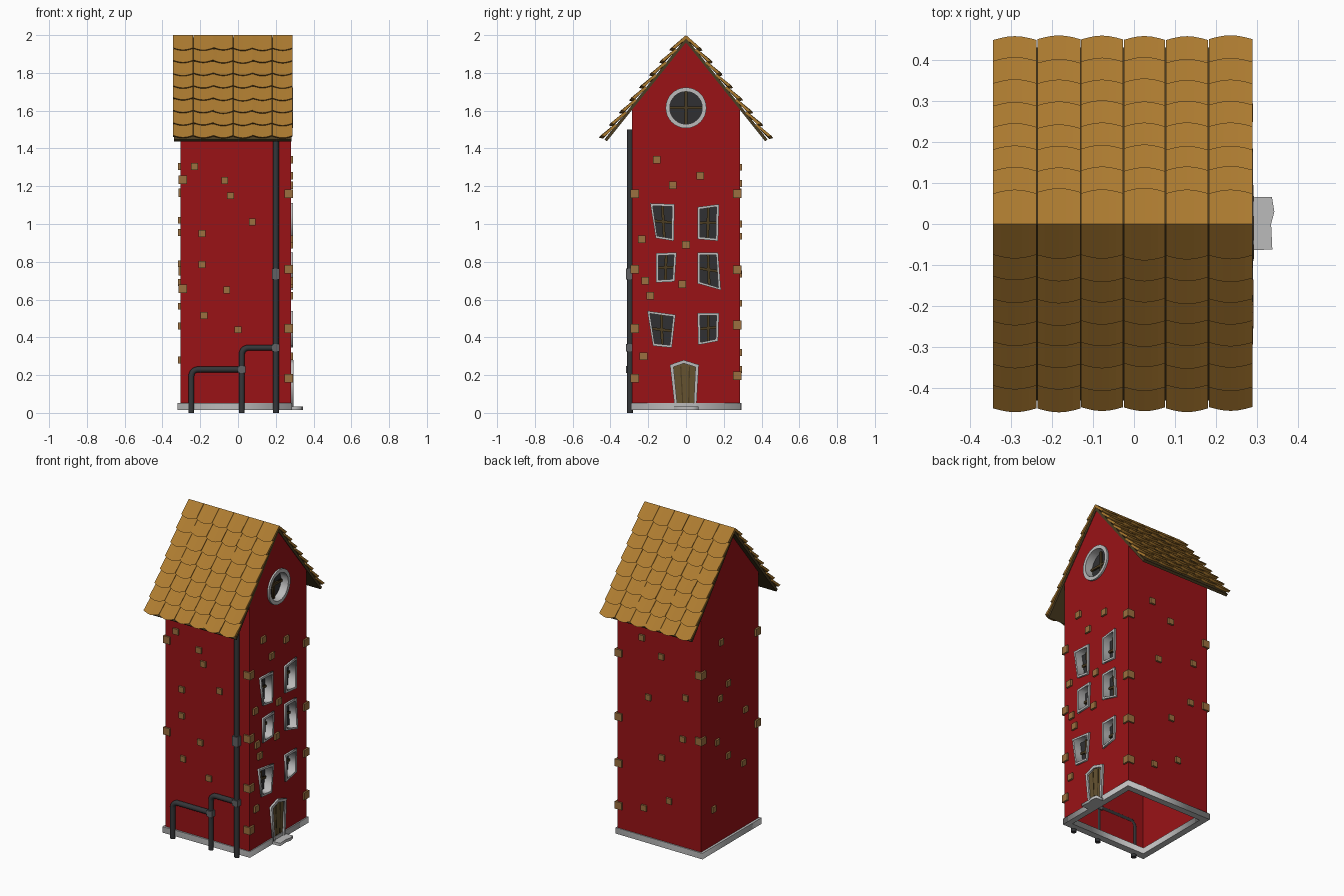
import bpy, bmesh, math, random
from mathutils import Matrix, Vector

if "Cube" in bpy.data.objects:
    bpy.data.objects.remove(bpy.data.objects["Cube"])

random.seed(4)
X0, X1, Y = -0.305, 0.28, 0.285          # wall planes
PEAK, EAVE = 1.975, 1.62
RED, ROOF, DARK = (0.32, 0.006, 0.008), (0.42, 0.2, 0.03), (0.07, 0.045, 0.015)
BRICK, PIPE, GLASS, STONE = (0.33, 0.16, 0.05), (0.035, 0.037, 0.04), (0.03, 0.03, 0.032), (0.5, 0.5, 0.5)
mats = {}


def finish(name, mesh, color):
    if color not in mats:
        mats[color] = bpy.data.materials.new("paint_%d" % len(mats))
        mats[color].diffuse_color = (*color, 1)
    mesh.materials.clear()
    mesh.materials.append(mats[color])
    ob = bpy.data.objects.new(name, mesh)
    bpy.context.collection.objects.link(ob)
    return ob


def from_bm(name, bm, color):
    bmesh.ops.recalc_face_normals(bm, faces=bm.faces)
    me = bpy.data.meshes.new(name)
    bm.to_mesh(me)
    bm.free()
    return finish(name, me, color)


def curve_mesh(name, cu):
    tmp = bpy.data.objects.new(name, cu)
    me = bpy.data.meshes.new_from_object(tmp)
    bpy.data.objects.remove(tmp)
    return me


def add_spline(cu, pts, cyclic):
    sp = cu.splines.new('POLY')
    sp.points.add(len(pts) - 1)
    for p, co in zip(sp.points, pts):
        p.co = (*co, 1)
    sp.use_cyclic_u = cyclic


# flat plate with holes; axis 'X' maps loops to (y, z), axis 'Z' to (x, y)
def plate(name, loops, a0, a1, color, axis='X'):
    cu = bpy.data.curves.new(name, 'CURVE')
    cu.dimensions, cu.fill_mode, cu.extrude = '2D', 'BOTH', (a1 - a0) / 2
    for lp in loops:
        add_spline(cu, [(a, b, 0) for a, b in lp], True)
    me = curve_mesh(name, cu)
    m = (a0 + a1) / 2
    if axis == 'X':
        me.transform(Matrix(((0, 0, 1, m), (1, 0, 0, 0), (0, 1, 0, 0), (0, 0, 0, 1))))
    else:
        me.transform(Matrix.Translation((0, 0, m)))
    return finish(name, me, color)


def inset(lp, d):
    us, vs = [p[0] for p in lp], [p[1] for p in lp]
    cu, cv = (max(us) + min(us)) / 2, (max(vs) + min(vs)) / 2
    ku, kv = 1 - 2 * d / (max(us) - min(us)), 1 - 2 * d / (max(vs) - min(vs))
    return [(cu + (u - cu) * ku, cv + (v - cv) * kv) for u, v in lp]


def bar(name, p, q, w, a0, a1, color):
    p, q = Vector(p), Vector(q)
    n = (q - p).normalized().orthogonal() * w / 2
    plate(name, [[tuple(p + n), tuple(q + n), tuple(q - n), tuple(p - n)]], a0, a1, color)


def boxes(name, items, color):
    bm = bmesh.new()
    for c, s in items:
        bmesh.ops.create_cube(bm, size=1, matrix=Matrix.Translation(c) @ Matrix.Diagonal((*s, 1)))
    return from_bm(name, bm, color)


# openings on the right-hand gable, as (y, z) outlines
windows = [
    [(-.19, 1.11), (-.06, 1.105), (-.065, .91), (-.16, .925)],
    [(.06, 1.09), (.175, 1.105), (.17, .91), (.06, .92)],
    [(-.16, .845), (-.05, .85), (-.06, .695), (-.16, .69)],
    [(.06, .85), (.17, .85), (.185, .65), (.06, .685)],
    [(-.205, .54), (-.055, .52), (-.075, .345), (-.175, .355)],
    [(.06, .53), (.175, .53), (.17, .38), (.065, .36)]]
ring = [(.108 * math.cos(a * math.pi / 16), 1.615 + .108 * math.sin(a * math.pi / 16)) for a in range(32)]
door = [(-.06, .03), (-.085, .255), (-.012, .28), (.068, .255), (.055, .03)]
door_in = [(-.045, .031), (-.066, .243), (-.012, .262), (.05, .243), (.04, .031)]
gable = [(-Y, .02), (Y, .02), (Y, EAVE), (0, PEAK), (-Y, EAVE)]

# walls
holes = [inset(w, .006) for w in windows + [ring]]
plate("door_wall", [gable] + holes, X1, X1, RED)
bm = bmesh.new()
a, b = [[bm.verts.new((x, y, z)) for y, z in gable] for x in (X0, X1)]
bm.faces.new(a)
for i, j in ((1, 2), (4, 0)):
    bm.faces.new((a[i], a[j], b[j], b[i]))
from_bm("side_walls", bm, RED)

# windows
for i, w in enumerate(windows + [ring]):
    inner = inset(w, .014 if i < 6 else .022)
    plate("window_frame", [w, inner], .235, .291, STONE)
    plate("window_glass", [inset(w, .008)], .236, .24, GLASS)
    q = [Vector(p) for p in (inner if i < 6 else [inner[k] for k in (12, 4, 28, 20)])]
    mids = [(q[k] + q[(k + 1) % 4]) / 2 for k in range(4)]
    if i == 6:
        mids = [inner[k] for k in (8, 0, 24, 16)]
    bar("window_bar", mids[0], mids[2], .014, .238, .252, DARK)
    bar("window_bar", mids[1], mids[3], .014, .238, .251, DARK)

# door, planks and step
plate("door_frame", [door, door_in], .27, .293, STONE)
plate("door_panel", [door_in], .278, .283, (0.13, 0.085, 0.03))
for t, u in ((-.028, -.016), (.018, .014)):
    bar("door_groove", (t, .245), (u, .032), .006, .28, .285, DARK)
plate("door_step", [[(.27, -.065), (.338, -.062), (.335, 0), (.343, .03), (.337, .066), (.27, .065)]],
      .015, .033, STONE, 'Z')

# plinth
plate("plinth", [[(-.32, -.297), (.286, -.29), (.288, .29), (-.32, .293)],
                 [(-.28, -.25), (.25, -.25), (.25, .25), (-.28, .25)]], .015, .053, STONE, 'Z')

# scattered wall bricks
s, t = .036, .024
front = [(-.23, 1.305), (-.07, 1.23), (-.04, 1.15), (.075, 1.01), (-.19, .95), (-.19, .785),
         (-.06, .65), (-.18, .515), (0, .44)]
rear = [(.105, 1.3), (-.03, 1.215), (.06, .935), (-.2, 1.0), (-.035, .58), (-.18, .735),
        (-.085, .32), (.09, .23)]
left = [(.09, 1.305), (.02, 1.02), (.1, .955), (-.15, .79), (.13, .69), (.02, .565),
        (-.13, .46), (.165, .28)]
right = [(-.155, 1.34), (-.07, 1.205), (.075, 1.255), (-.235, .92), (0, .89), (-.215, .7),
         (-.02, .68), (-.19, .62), (-.225, .3)]
boxes("front_bricks", [((x, -Y, z), (s, t, s)) for x, z in front], BRICK)
boxes("rear_bricks", [((x, Y, z), (s, t, s)) for x, z in rear], BRICK)
boxes("left_bricks", [((X0, y, z), (t, s, s)) for y, z in left], BRICK)
boxes("right_bricks", [((X1, y, z), (t, s + .004, s + .004)) for y, z in right], BRICK)

# corner bricks
corners = [(.268, -.272, (1.16, .76, .447, .183)), (.268, .272, (1.16, .757, .465, .197)),
           (-.293, .272, (1.165, .75)), (-.293, -.272, (1.235, .658))]
boxes("corner_bricks", [((x, y, z), (.046, .046, .046)) for x, y, zs in corners for z in zs], BRICK)


# drain pipes
def pipe(name, pts):
    cu = bpy.data.curves.new(name, 'CURVE')
    cu.dimensions, cu.bevel_depth, cu.bevel_resolution, cu.use_fill_caps = '3D', .016, 3, True
    add_spline(cu, [(x, -.297, z) for x, z in pts], False)
    finish(name, curve_mesh(name, cu), PIPE)


def elbow(x0, x1, z, r=.035):
    arc = [(x1 + r - r * math.sin(k * math.pi / 10), z - r + r * math.cos(k * math.pi / 10)) for k in range(6)]
    return [(x0, z)] + arc + [(x1, 0)]


pipe("down_pipe", [(.2, 0), (.2, 1.5)])
pipe("middle_pipe", elbow(.2, .02, .345))
pipe("low_pipe", elbow(.02, -.247, .23))
boxes("pipe_collars", [((x, -.297, z), (w, .04, h)) for x, z, w, h in
                       ((.2, .735, .042, .06), (.2, .345, .038, .038), (.02, .23, .038, .038))],
      (0.12, 0.12, 0.125))

# roof: slope frame (v down the slope, w outward)
ANG = math.radians(51.3)
C, S = math.cos(ANG), math.sin(ANG)


def slope(side, x, v, w):
    return (x, side * (v * C + w * S), 1.98 - v * S + w * C)


cols = [-.345, -.237, -.13, -.026, .077, .182, .29]
ROWS, PITCH, SEG = 8, .085, 6
for side, label in ((-1, "front"), (1, "rear")):
    # boards under the tiles
    bm = bmesh.new()
    rows = [[bm.verts.new(slope(side, x, v, w)) for v, w in
             ((-.004 * S / C, .004), (.685, .004), (.685, -.012), (.012 * S / C, -.012))]
            for x in (-.338, .284)]
    bm.faces.new(rows[0])
    bm.faces.new(rows[1])
    for k in range(4):
        bm.faces.new((rows[0][k], rows[0][k - 1], rows[1][k - 1], rows[1][k]))
    from_bm(label + "_roof_boards", bm, DARK)
    # scalloped overlapping tiles
    bm = bmesh.new()
    for r in range(ROWS):
        for c in range(6):
            low = (r + 1) * PITCH + random.uniform(-.003, .003)
            lift = .031 + random.uniform(-.002, .002)
            sect = []
            for k in range(SEG + 1):
                f = k / SEG
                x = cols[c] + .001 + (cols[c + 1] - cols[c] - .002) * f
                end = low + .015 * math.sin(math.pi * f)
                top = [(r * PITCH - .008, .0125), (end, lift), (end - .008, lift - .017), (r * PITCH - .008, 0)]
                if r == 0:
                    top[0], top[3] = (-.0125 * S / C, .0125), (0, 0)
                sect.append([bm.verts.new(slope(side, x, v, w)) for v, w in top])
            bm.faces.new(sect[0])
            bm.faces.new(sect[-1])
            for p, q in zip(sect, sect[1:]):
                for k in range(4):
                    bm.faces.new((p[k], p[k - 1], q[k - 1], q[k]))
    from_bm(label + "_roof_tiles", bm, ROOF)

for m in bpy.data.materials:
    if m.users and not m.is_grease_pencil:
        m.use_nodes = True
        m.node_tree.nodes["Principled BSDF"].inputs["Base Color"].default_value = m.diffuse_color
